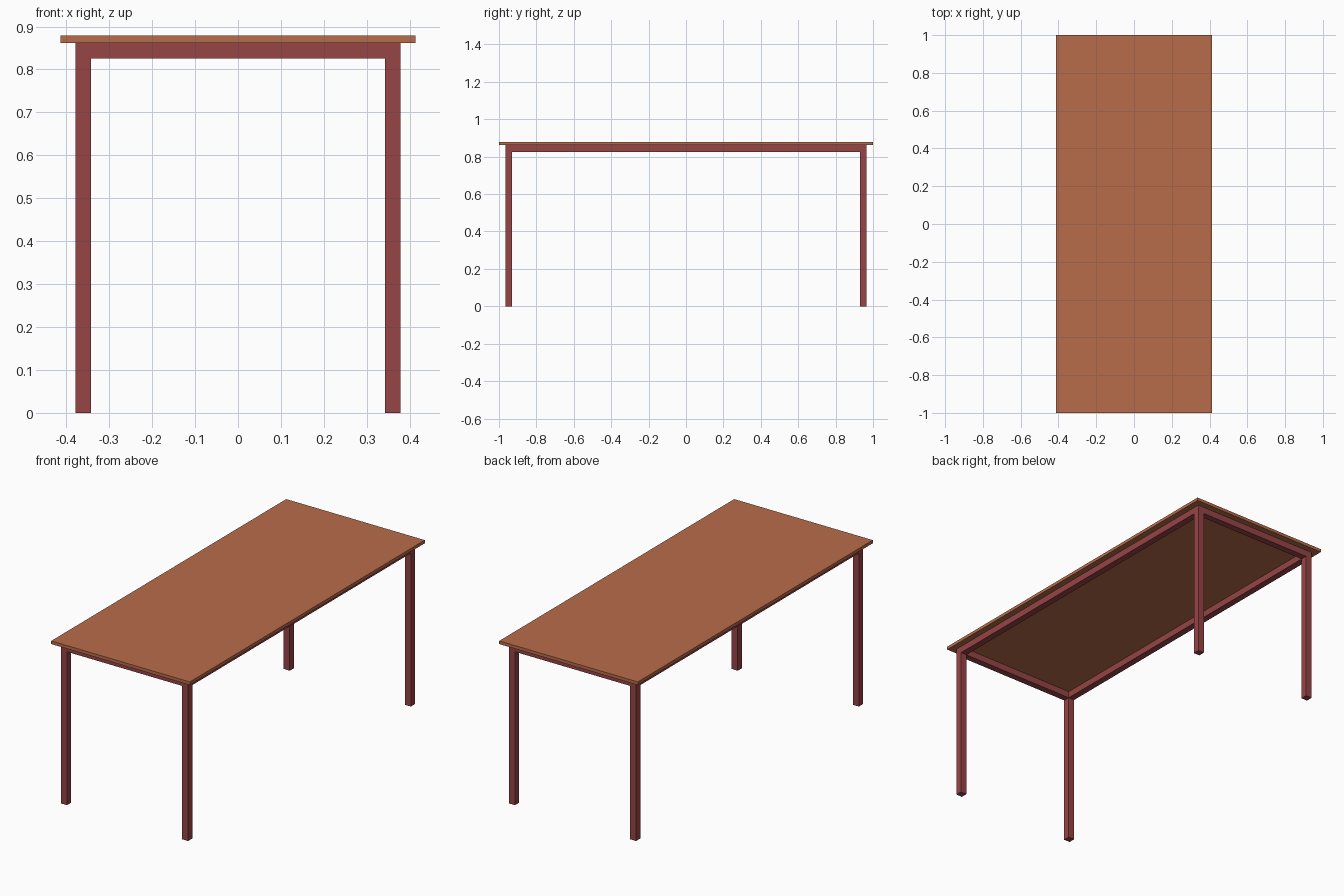
import bpy

if "Cube" in bpy.data.objects:
    bpy.data.objects.remove(bpy.data.objects["Cube"])

TOP_X, TOP_Y = 0.413, 1.0        # half sizes of the tabletop
Z_UNDER, Z_TOP = 0.862, 0.879
OUT_X, OUT_Y = 0.379, 0.966      # outer faces of the frame
BAR = 0.036                      # square bar thickness


def material(name, color):
    m = bpy.data.materials.new(name)
    m.diffuse_color = (*color, 1)
    m.use_nodes = True
    m.node_tree.nodes["Principled BSDF"].inputs["Base Color"].default_value = m.diffuse_color
    return m


wood = material("wood_top", (0.48, 0.15, 0.07))
red = material("red_frame", (0.31, 0.058, 0.061))


def box(name, lo, hi, mat):
    center = [(a + b) / 2 for a, b in zip(lo, hi)]
    bpy.ops.mesh.primitive_cube_add(size=1, location=center)
    ob = bpy.context.object
    ob.name = name
    ob.scale = [b - a for a, b in zip(lo, hi)]
    bpy.ops.object.transform_apply(location=False, rotation=False, scale=True)
    ob.data.materials.append(mat)
    return ob


# Tabletop
box("tabletop", (-TOP_X, -TOP_Y, Z_UNDER), (TOP_X, TOP_Y, Z_TOP), wood)

# Bar centre lines
cx, cy, h = OUT_X - BAR / 2, OUT_Y - BAR / 2, BAR / 2
in_x, in_y = OUT_X - BAR, OUT_Y - BAR
z_rail = Z_UNDER - BAR

# Four corner legs
for sy, end in ((-1, "front"), (1, "back")):
    for sx, side in ((-1, "left"), (1, "right")):
        x, y = sx * cx, sy * cy
        box(f"{end}_{side}_leg", (x - h, y - h, 0), (x + h, y + h, Z_UNDER), red)

# Short rails at front and back
for s, end in ((-1, "front"), (1, "back")):
    box(f"{end}_rail", (-in_x, s * cy - h, z_rail), (in_x, s * cy + h, Z_UNDER), red)

# Long rails at the sides
for s, side in ((-1, "left"), (1, "right")):
    box(f"{side}_rail", (s * cx - h, -in_y, z_rail), (s * cx + h, in_y, Z_UNDER), red)
